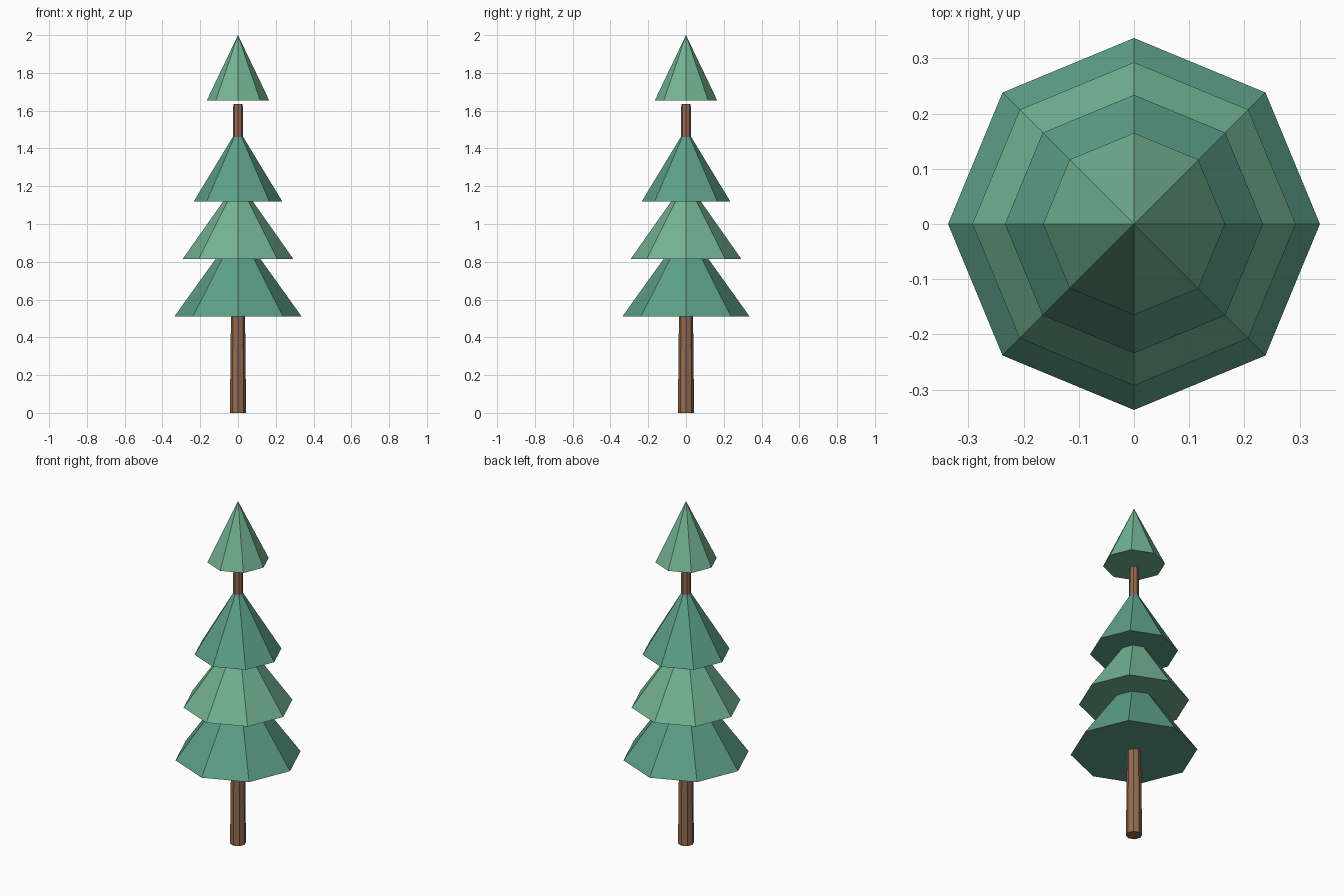
import bpy

if "Cube" in bpy.data.objects:
    bpy.data.objects.remove(bpy.data.objects["Cube"])

SIDES = 8


def material(name, rgb):
    mat = bpy.data.materials.new(name)
    mat.diffuse_color = (*rgb, 1.0)
    mat.use_nodes = True
    mat.node_tree.nodes["Principled BSDF"].inputs["Base Color"].default_value = mat.diffuse_color
    return mat


def frustum(name, z0, z1, r0, r1, mat):
    """Flat-shaded, capped eight-sided cone from z0 to z1."""
    bpy.ops.mesh.primitive_cone_add(vertices=SIDES, radius1=r0, radius2=r1,
                                    depth=z1 - z0, location=(0, 0, (z0 + z1) / 2))
    obj = bpy.context.object
    obj.name = name
    obj.data.materials.append(mat)
    return obj


dark_green = material("dark_green", (0.11, 0.35, 0.25))
light_green = material("light_green", (0.17, 0.45, 0.29))
bark = material("bark", (0.29, 0.15, 0.08))

# Tapered trunk, ending just below the treetop
frustum("trunk", 0.0, 1.635, 0.043, 0.025, bark)

# Foliage tiers: base height, base radius, top radius
HEIGHT = 0.345
tiers = [
    ("lower_foliage", 0.51, 0.337, 0.09, dark_green),
    ("middle_foliage", 0.815, 0.293, 0.05, light_green),
    ("upper_foliage", 1.12, 0.234, 0.025, dark_green),
    ("treetop", 1.655, 0.165, 0.0, light_green),
]
for name, z, r0, r1, mat in tiers:
    frustum(name, z, z + HEIGHT, r0, r1, mat)
